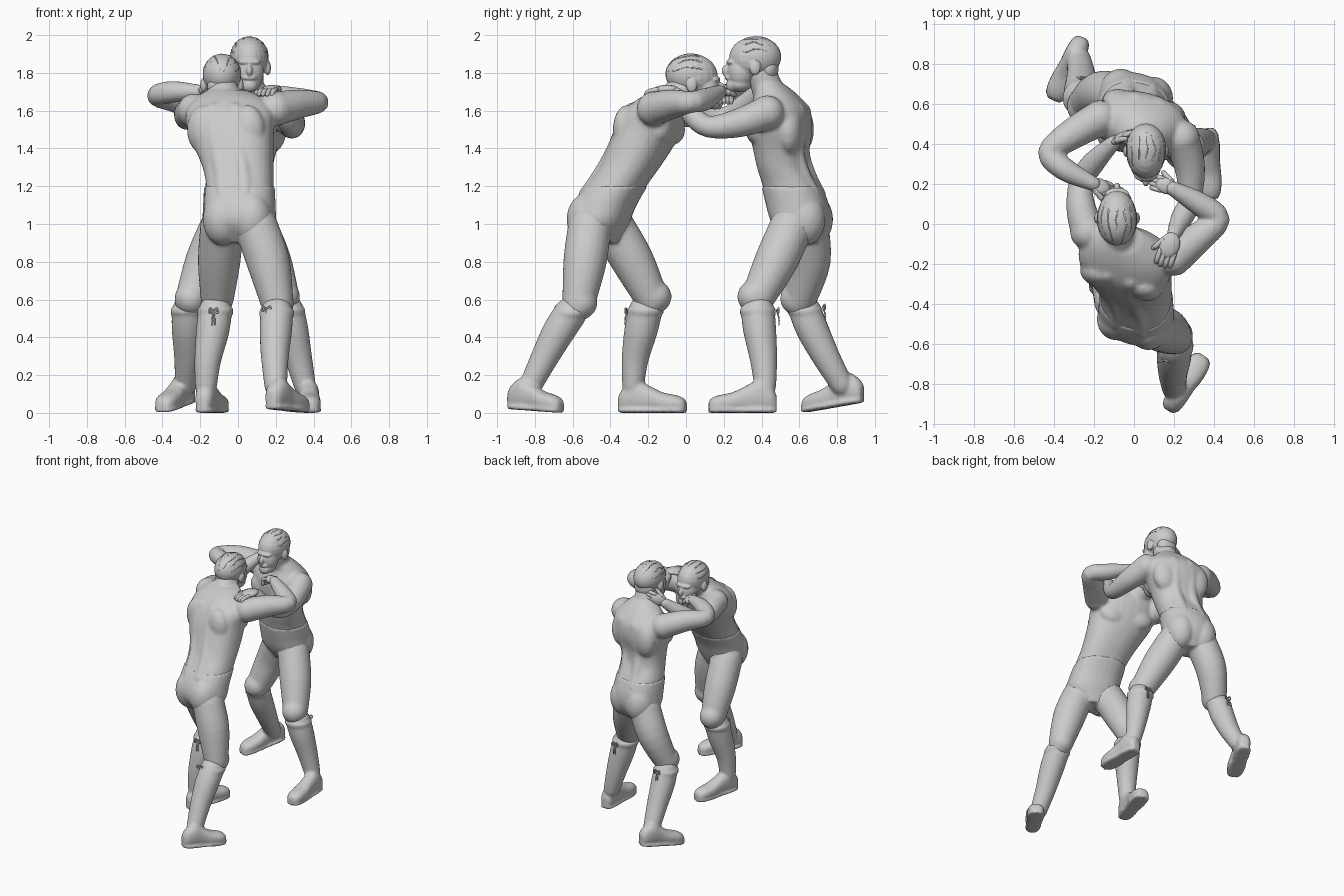
import bpy
import bmesh
import math
import random
from mathutils import Matrix, Vector

random.seed(4)
default = bpy.data.objects.get("Cube")
if default:
    bpy.data.objects.remove(default, do_unlink=True)

clay = bpy.data.materials.new("light grey clay")
clay.use_nodes = True
clay.diffuse_color = (0.6, 0.6, 0.6, 1)
for node in clay.node_tree.nodes:
    if node.type == "BSDF_PRINCIPLED":
        node.inputs["Base Color"].default_value = clay.diffuse_color


# ---- general helpers ----
def finish(bm, name, voxel=None, smooth=3):
    """Turn a bmesh into a smooth object, optionally fused into one skin."""
    bmesh.ops.recalc_face_normals(bm, faces=bm.faces)
    for face in bm.faces:
        face.smooth = True
    mesh = bpy.data.meshes.new(name)
    bm.to_mesh(mesh)
    bm.free()
    mesh.materials.append(clay)
    obj = bpy.data.objects.new(name, mesh)
    bpy.context.collection.objects.link(obj)
    if voxel:
        remesh = obj.modifiers.new("fuse", "REMESH")
        remesh.mode = "VOXEL"
        remesh.voxel_size = voxel
        remesh.use_smooth_shade = True
        relax = obj.modifiers.new("relax", "SMOOTH")
        relax.factor = 0.5
        relax.iterations = smooth


def spline(points, steps=4):
    """Catmull-Rom interpolation of tuples of any length."""
    out = []
    last = len(points) - 1
    for i in range(last):
        a, b = points[max(i - 1, 0)], points[i]
        c, d = points[i + 1], points[min(i + 2, last)]
        for s in range(steps):
            t = s / steps
            out.append([q + t / 2 * (r - p + t * (2 * p - 5 * q + 4 * r - w + t * (3 * (q - r) + w - p)))
                        for p, q, r, w in zip(a, b, c, d)])
    return out + [list(points[last])]


def loft(bm, rings, power=1.0, sides=20):
    """Skin rings given as (centre, half-width vector, half-depth vector)."""
    def bulge(value):
        return math.copysign(abs(value) ** power, value)
    angles = [math.tau * k / sides for k in range(sides)]
    loops = [[bm.verts.new(centre + u * bulge(math.cos(a)) + v * bulge(math.sin(a))) for a in angles]
             for centre, u, v in rings]
    for low, high in zip(loops, loops[1:]):
        for k in range(sides):
            j = (k + 1) % sides
            bm.faces.new((low[k], low[j], high[j], high[k]))
    bm.faces.new(loops[0][::-1])
    bm.faces.new(loops[-1])


def ball(bm, centre, radii, turn=Matrix.Identity(3), sides=16):
    """Ellipsoid, lofted along its own z axis."""
    x, y, z = (turn.col[k] * radii[k] for k in range(3))
    rows = sides // 2 + 1
    angles = [0.04 + (math.pi - 0.08) * k / rows for k in range(rows + 1)]
    loft(bm, [(Vector(centre) - z * math.cos(a), x * math.sin(a), y * math.sin(a)) for a in angles], sides=sides)


def limb(bm, points, sides=16, steps=4, round_ends=True):
    """Round tube through (x, y, z, radius) points."""
    path = spline(points, steps)
    spots = [Vector(p[:3]) for p in path]
    rings, u = [], None
    for i, p in enumerate(path):
        t = (spots[min(i + 1, len(path) - 1)] - spots[max(i - 1, 0)]).normalized()
        u = (u - t * u.dot(t)).normalized() if u else t.orthogonal().normalized()
        rings.append((spots[i], u * p[3], t.cross(u) * p[3]))
    loft(bm, rings, sides=sides)
    if round_ends:
        for p in (path[0], path[-1]):
            ball(bm, p[:3], (p[3] * 0.98,) * 3, sides=sides)


# ---- body parts; facing is +1 toward +y and -1 toward -y ----
def torso(bm, slices, yaw, facing, pad=0.0, muscles=True):
    turn = Matrix.Rotation(math.radians(yaw), 3, "Z")
    across, ahead = turn @ Vector((1, 0, 0)), turn @ Vector((0, facing, 0))
    path = spline(slices)
    loft(bm, [(Vector(p[:3]), across * (p[3] + pad), ahead * (p[4] + pad)) for p in path], power=0.88, sides=28)

    def near(z):
        return min(path, key=lambda p: abs(p[2] - z))
    for side in (-1, 1):
        # glutes
        p = near(1.03)
        ball(bm, Vector(p[:3]) - ahead * p[4] * 0.3 + across * side * 0.083,
             (0.098 + pad, 0.108 + pad, 0.135 + pad), turn, sides=24)
        if muscles:
            # long back muscles, chest and shoulder blades
            ridge = []
            for z in (1.15, 1.25, 1.38, 1.5, 1.6):
                p = near(z)
                spot = Vector(p[:3]) - ahead * p[4] * 0.72 + across * side * 0.06
                ridge.append((*spot, 0.044))
            limb(bm, ridge)
            p = near(1.51)
            ball(bm, Vector(p[:3]) + ahead * p[4] * 0.64 + across * side * 0.1, (0.1, 0.06, 0.08), turn)
            ball(bm, Vector(p[:3]) - ahead * p[4] * 0.5 + across * side * 0.12, (0.095, 0.07, 0.13), turn)


def head(name, centre, facing):
    bm = bmesh.new()
    parts = {
        "cranium": ((0, 0, 0.02), (0.1, 0.133, 0.114)),
        "face": ((0, 0.07, -0.05), (0.077, 0.073, 0.097)),
        "jaw": ((0, 0.075, -0.115), (0.06, 0.064, 0.044)),
        "nose": ((0, 0.148, -0.045), (0.017, 0.024, 0.03)),
        "brow": ((0, 0.12, 0.0), (0.06, 0.027, 0.018)),
        "moustache": ((0, 0.135, -0.083), (0.037, 0.02, 0.015)),
        "beard": ((0, 0.118, -0.122), (0.042, 0.03, 0.037)),
        "left ear": ((0.097, -0.005, -0.03), (0.018, 0.03, 0.04)),
        "right ear": ((-0.097, -0.005, -0.03), (0.018, 0.03, 0.04)),
    }
    for (x, y, z), radii in parts.values():
        ball(bm, Vector(centre) + Vector((x, y * facing, z)), radii, sides=20)
    finish(bm, name, voxel=0.006, smooth=2)


def hair(name, centre, facing):
    """Close cap with a nape and a few swept locks."""
    bm = bmesh.new()
    middle = Vector(centre) + Vector((0, -0.014 * facing, 0.028))
    ball(bm, middle, (0.102, 0.13, 0.108), sides=28)
    ball(bm, Vector(centre) + Vector((0, -0.075 * facing, -0.035)), (0.078, 0.055, 0.07), sides=24)
    for k in range(7):
        tilt = math.radians(-72 + k * 24)
        start, stop = random.uniform(30, 55), random.uniform(110, 180)
        lock = []
        for s in range(6):
            a = math.radians(start + (stop - start) * s / 5)
            wave = tilt + random.uniform(-0.1, 0.1)
            spot = Vector((0.1 * math.sin(a) * math.sin(wave), 0.128 * math.cos(a) * facing,
                           0.106 * math.sin(a) * math.cos(wave)))
            lock.append((*(middle + spot), 0.006 - 0.0007 * s))
        limb(bm, lock, sides=6, steps=3, round_ends=False)
    finish(bm, name)


def hand(bm, wrist, reach, palm_down, curl=0.3, size=1.0):
    d = Vector(reach).normalized()
    n = Vector(palm_down)
    n = (n - d * n.dot(d)).normalized()
    s = d.cross(n)
    w = Vector(wrist)
    turn = Matrix((s, d, n)).transposed()
    ball(bm, w + d * 0.045 * size, (0.047 * size, 0.062 * size, 0.024), turn)
    for k in range(4):
        root = w + d * 0.075 * size + s * (k - 1.5) * 0.022 * size
        long = (0.085 - 0.008 * abs(k - 1.4)) * size
        middle = root + d * long * 0.55 + n * curl * 0.02
        tip = root + d * long * (1 - curl * 0.5) + n * curl * 0.07
        limb(bm, [(*root, 0.0135), (*middle, 0.0135), (*tip, 0.0115)], sides=10)
    base = w + d * 0.025 * size - s * 0.03 * size
    tip = base + d * 0.055 * size - s * 0.035 * size + n * 0.015
    limb(bm, [(*base, 0.017), (*tip, 0.013)], sides=10)


def boot(name, shaft, heel, toe, lift=0.0):
    bm = bmesh.new()
    limb(bm, shaft, sides=20)
    x, y, z, r = shaft[0]
    limb(bm, [(x, y, z + 0.012, r + 0.007), (x, y, z - 0.014, r + 0.007)], sides=20, round_ends=False)
    a, b = Vector((*heel, lift)), Vector((*toe, 0))
    flat = Vector((b.x - a.x, b.y - a.y, 0)).normalized()
    up = Vector((0, 0, 1))
    side = flat.cross(up)
    # length fraction, half-width, instep height
    profile = [(0, 0.025, 0.09), (0.08, 0.046, 0.13), (0.26, 0.054, 0.17), (0.45, 0.053, 0.14),
               (0.65, 0.06, 0.105), (0.85, 0.058, 0.09), (0.96, 0.044, 0.074), (1, 0.026, 0.055)]
    rings, sole = [], []
    for t, width, height in spline(profile):
        spot = a.lerp(b, t)
        rings.append((spot + up * (height / 2 + 0.004), side * width, up * height / 2))
        sole.append((spot + up * 0.014, side * (width + 0.002), up * 0.014))
    loft(bm, rings, power=0.85)
    loft(bm, sole, power=0.6)
    finish(bm, name, voxel=0.01)


def knot(name, x, y, z, out):
    """Small bow with two loose ends."""
    bm = bmesh.new()
    for side in (-1, 1):
        limb(bm, [(x, y, z, 0.005), (x + side * 0.02, y + out * 0.01, z + 0.014, 0.005),
                  (x + side * 0.021, y + out * 0.01, z - 0.01, 0.005), (x, y, z, 0.005)], sides=6)
        limb(bm, [(x, y, z, 0.004), (x + side * 0.006, y + out * 0.012, z - 0.04, 0.004),
                  (x + side * 0.007, y + out * 0.012, z - 0.075, 0.003)], sides=6)
    finish(bm, name)


def wrestler(label, facing, yaw, slices, skull, neck, arms, legs, hands):
    bm = bmesh.new()
    torso(bm, slices, yaw, facing)
    for path in [neck] + arms + legs:
        limb(bm, path, sides=20)
    for path in arms:
        ball(bm, path[0][:3], (0.092, 0.092, 0.092))
    for leg in legs:
        # kneecap
        x, y, z, r = leg[-1]
        ball(bm, (x, y + facing * 0.012, z + 0.015), (r + 0.001, r + 0.004, 0.09), sides=20)
    finish(bm, label + "_body", voxel=0.011, smooth=6)
    head(label + "_head", skull, facing)
    hair(label + "_hair", skull, facing)
    bm = bmesh.new()
    for pose in hands:
        hand(bm, **pose)
    finish(bm, label + "_hands")
    bm = bmesh.new()
    torso(bm, [s for s in slices if s[2] < 1.21], yaw, facing, pad=0.006, muscles=False)
    finish(bm, label + "_trunks", voxel=0.01, smooth=4)


# ---- near wrestler, facing +y ----
wrestler(
    "near_wrestler", 1, -17,
    slices=[(0, -0.44, 0.9, 0.1, 0.08), (0.01, -0.455, 1.0, 0.178, 0.14), (0.01, -0.43, 1.1, 0.182, 0.157),
            (0.01, -0.37, 1.2, 0.178, 0.155), (0, -0.3, 1.3, 0.188, 0.155), (-0.02, -0.245, 1.4, 0.21, 0.164),
            (-0.04, -0.2, 1.5, 0.233, 0.168), (-0.04, -0.16, 1.6, 0.238, 0.155),
            (-0.045, -0.12, 1.67, 0.18, 0.11), (-0.06, -0.07, 1.71, 0.1, 0.08)],
    skull=(-0.085, 0.035, 1.765), neck=[(-0.06, -0.11, 1.62, 0.09), (-0.085, 0.01, 1.74, 0.078)],
    arms=[[(-0.23, -0.04, 1.6, 0.088), (-0.265, 0.08, 1.585, 0.075), (-0.265, 0.21, 1.56, 0.06),
           (-0.2, 0.31, 1.63, 0.058), (-0.1, 0.41, 1.73, 0.037)],
          [(0.2, -0.17, 1.61, 0.09), (0.32, -0.07, 1.635, 0.078), (0.425, 0.025, 1.645, 0.058),
           (0.33, 0.1, 1.66, 0.06), (0.19, 0.18, 1.7, 0.038)]],
    legs=[[(-0.085, -0.39, 0.99, 0.115), (-0.1, -0.28, 0.8, 0.113), (-0.11, -0.18, 0.6, 0.088)],
          [(0.095, -0.51, 0.99, 0.115), (0.16, -0.535, 0.8, 0.115), (0.21, -0.57, 0.57, 0.086)]],
    hands=[dict(wrist=(-0.1, 0.41, 1.74), reach=(0.8, 0.5, 0.3), palm_down=(0.5, -0.8, 0)),
           dict(wrist=(0.2, 0.18, 1.7), reach=(-1, 0.3, 0), palm_down=(0, 0, -1), curl=0.8, size=0.9)])
boot("near_left_boot", [(-0.12, -0.215, 0.54, 0.09), (-0.135, -0.24, 0.43, 0.088), (-0.16, -0.27, 0.28, 0.071),
                        (-0.17, -0.28, 0.14, 0.058)], (-0.19, -0.355), (-0.09, 0))
boot("near_right_boot", [(0.205, -0.61, 0.53, 0.087), (0.2, -0.675, 0.43, 0.086), (0.195, -0.75, 0.29, 0.073),
                         (0.2, -0.825, 0.14, 0.06)], (0.17, -0.935), (0.35, -0.66), lift=0.02)
knot("near_left_knot", -0.13, -0.31, 0.54, -1)
knot("near_right_knot", 0.15, -0.68, 0.55, -1)

# ---- far wrestler, facing -y ----
wrestler(
    "far_wrestler", -1, -14,
    slices=[(0, 0.61, 0.9, 0.1, 0.08), (0, 0.605, 1.0, 0.175, 0.14), (0, 0.59, 1.1, 0.178, 0.157),
            (0, 0.56, 1.2, 0.173, 0.15), (0.01, 0.515, 1.3, 0.175, 0.134), (0.02, 0.5, 1.4, 0.19, 0.14),
            (0.03, 0.5, 1.5, 0.218, 0.16), (0.04, 0.495, 1.6, 0.223, 0.155),
            (0.045, 0.48, 1.68, 0.16, 0.11), (0.05, 0.44, 1.74, 0.09, 0.08)],
    skull=(0.06, 0.36, 1.857), neck=[(0.04, 0.46, 1.64, 0.09), (0.06, 0.4, 1.8, 0.078)],
    arms=[[(-0.17, 0.53, 1.61, 0.09), (-0.31, 0.45, 1.66, 0.078), (-0.425, 0.355, 1.68, 0.059),
           (-0.34, 0.27, 1.7, 0.058), (-0.2, 0.2, 1.7, 0.037)],
          [(0.24, 0.43, 1.59, 0.09), (0.28, 0.28, 1.535, 0.077), (0.28, 0.12, 1.515, 0.058),
           (0.24, 0.03, 1.58, 0.056), (0.2, -0.05, 1.69, 0.037)]],
    legs=[[(-0.085, 0.64, 0.99, 0.115), (-0.17, 0.655, 0.8, 0.111), (-0.25, 0.6, 0.59, 0.086)],
          [(0.09, 0.56, 0.99, 0.115), (0.17, 0.475, 0.8, 0.114), (0.24, 0.375, 0.6, 0.088)]],
    hands=[dict(wrist=(-0.21, 0.2, 1.7), reach=(1, -0.3, -0.2), palm_down=(0, -0.5, -1), curl=0.8, size=0.9),
           dict(wrist=(0.195, -0.06, 1.715), reach=(-0.35, -1, -0.05), palm_down=(0, 0, -1), size=1.1)])
boot("far_left_boot", [(0.26, 0.38, 0.54, 0.09), (0.285, 0.39, 0.44, 0.088), (0.32, 0.41, 0.29, 0.073),
                       (0.355, 0.42, 0.14, 0.058)], (0.375, 0.48), (0.38, 0.12))
boot("far_right_boot", [(-0.265, 0.63, 0.54, 0.086), (-0.265, 0.67, 0.44, 0.086), (-0.265, 0.745, 0.29, 0.073),
                        (-0.275, 0.825, 0.15, 0.06)], (-0.255, 0.935), (-0.405, 0.62), lift=0.055)
knot("far_left_knot", 0.28, 0.48, 0.54, 1)
knot("far_right_knot", -0.26, 0.725, 0.56, 1)
